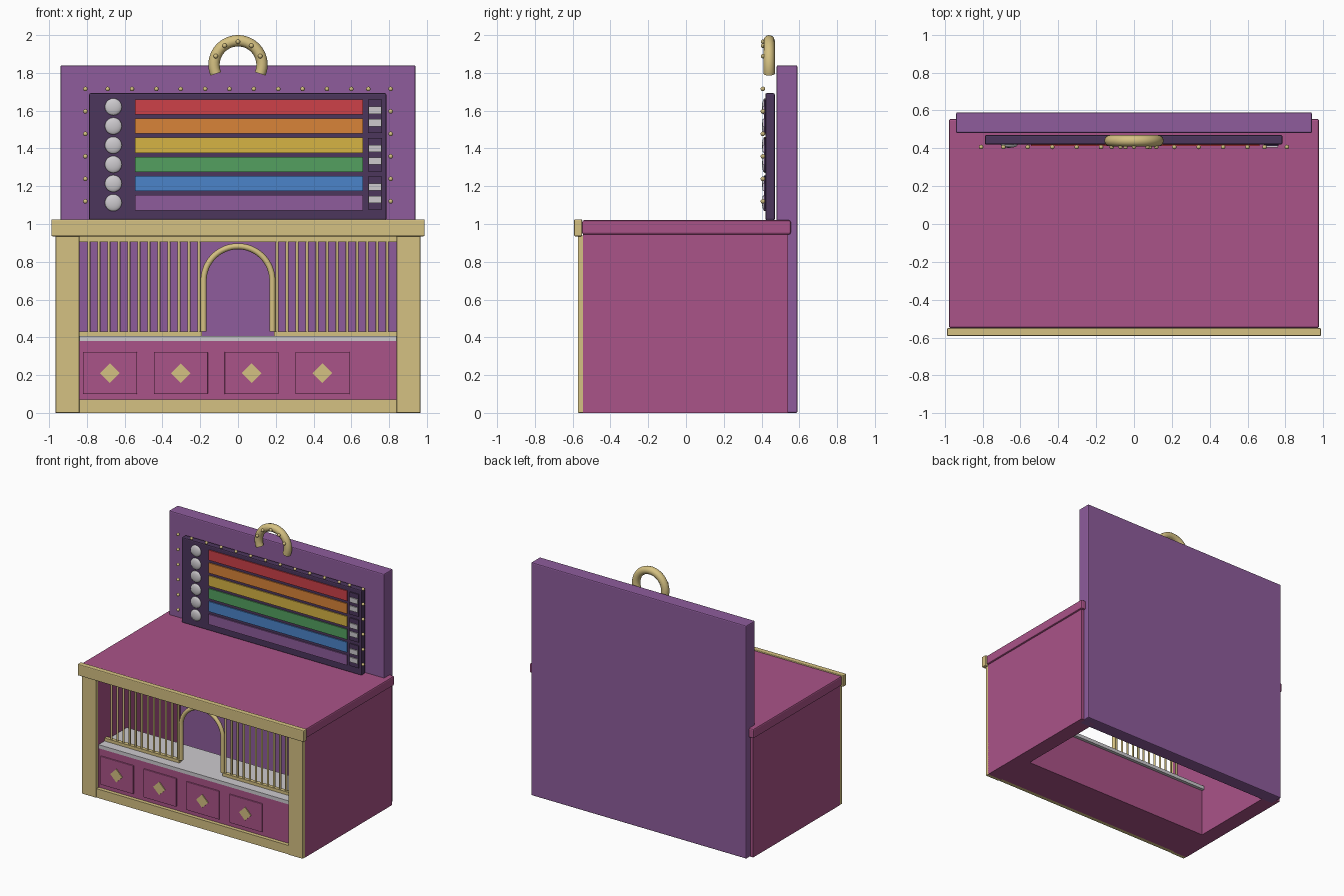
import bpy, math
from mathutils import Vector

if "Cube" in bpy.data.objects:
    bpy.data.objects.remove(bpy.data.objects["Cube"], do_unlink=True)


def material(name, rgb):
    lin = [(c / 255 / 12.92) if c < 11 else ((c / 255 + 0.055) / 1.055) ** 2.4 for c in rgb]
    m = bpy.data.materials.new(name)
    m.use_nodes = True
    m.diffuse_color = (*lin, 1)
    m.node_tree.nodes["Principled BSDF"].inputs["Base Color"].default_value = (*lin, 1)
    return m


PURPLE = material("purple", (142, 92, 156))
MAGENTA = material("magenta", (170, 83, 136))
GOLD = material("gold", (213, 193, 130))
DARK = material("dark violet", (76, 54, 92))
SILVER = material("silver", (205, 202, 206))
STRIPES = [material("red", (205, 65, 72)), material("orange", (217, 132, 56)),
           material("yellow", (214, 180, 68)), material("green", (84, 160, 96)),
           material("blue", (75, 132, 202)), PURPLE]


def finish(name, mat, smooth=False):
    o = bpy.context.object
    o.name = name
    o.data.materials.append(mat)
    if smooth:
        bpy.ops.object.shade_smooth_by_angle(angle=math.radians(40))
    return o


def box(name, mat, x, y, z, bevel=0.0):
    """Box from (min, max) ranges on each axis."""
    lo, hi = Vector((x[0], y[0], z[0])), Vector((x[1], y[1], z[1]))
    bpy.ops.mesh.primitive_cube_add(size=1, location=(lo + hi) / 2)
    bpy.context.object.scale = hi - lo
    bpy.ops.object.transform_apply(location=False, rotation=False)
    o = finish(name, mat)
    if bevel:
        b = o.modifiers.new("Bevel", "BEVEL")
        b.width, b.segments = bevel, 2
    return o


def rod(name, mat, x, y, z, radius):
    bpy.ops.mesh.primitive_cylinder_add(vertices=12, radius=radius, depth=z[1] - z[0],
                                        location=(x, y, (z[0] + z[1]) / 2))
    return finish(name, mat, True)


def ball(name, mat, loc, radius, flat=1.0):
    bpy.ops.mesh.primitive_uv_sphere_add(segments=16, ring_count=10, radius=radius, location=loc)
    bpy.context.object.scale.y = flat
    return finish(name, mat, True)


def tube(name, mat, points, y, radius):
    """Round tube along a path of (x, z) points."""
    c = bpy.data.curves.new(name, "CURVE")
    c.dimensions = "3D"
    c.bevel_depth, c.bevel_resolution, c.use_fill_caps = radius, 4, True
    s = c.splines.new("POLY")
    s.points.add(len(points) - 1)
    for p, (px, pz) in zip(s.points, points):
        p.co = (px, y, pz, 1)
    s.use_smooth = True
    o = bpy.data.objects.new(name, c)
    bpy.context.collection.objects.link(o)
    c.materials.append(mat)
    return o


def arc(radius, cz, start, end, n=32):
    angles = [math.radians(start + (end - start) * i / n) for i in range(n + 1)]
    return [(radius * math.cos(a), cz + radius * math.sin(a)) for a in angles]


# Booth shell
box("back_board", PURPLE, (-.94, .94), (.48, .59), (0, 1.84), .008)
box("booth_top", MAGENTA, (-.978, .978), (-.55, .555), (.945, 1.02), .01)
for side, s in (("left", 1), ("right", -1)):
    xs = sorted((s * .84, s * .965))
    box(side + "_side_wall", MAGENTA, xs, (-.545, .54), (0, .95))
    box(side + "_front_post", GOLD, xs, (-.572, -.54), (0, .94), .004)
box("top_trim", GOLD, (-.988, .988), (-.592, -.55), (.935, 1.025), .006)
box("base_rail", GOLD, (-.84, .84), (-.565, -.535), (0, .07))

# Counter with drawers
box("counter_block", MAGENTA, (-.84, .84), (-.535, -.21), (0, .38))
box("counter_slab", SILVER, (-.84, .84), (-.54, -.185), (.38, .408))
for i in range(4):
    cx = -.678 + .375 * i
    box("drawer_front", MAGENTA, (cx - .143, cx + .143), (-.545, -.53), (.10, .323), .003)
    bpy.ops.mesh.primitive_cylinder_add(vertices=4, radius=.052, depth=.008,
                                        location=(cx, -.548, .21), rotation=(math.pi / 2, 0, 0))
    finish("drawer_diamond", GOLD)

# Grille with arched window
GY = -.45
for s in (-1, 1):
    xs = sorted((s * .19, s * .84))
    box("grille_bottom_rail", GOLD, xs, (GY - .015, GY + .015), (.405, .432))
    for i in range(12):
        rod("grille_bar", GOLD, s * (.207 + .053 * i), GY, (.42, .92), .008)
box("grille_top_rail", GOLD, (-.84, .84), (GY - .015, GY + .015), (.905, .945))
tube("window_arch", GOLD, [(.182, .43)] + arc(.182, .7, 0, 180) + [(-.182, .43)], GY, .016)

# Score board
box("score_board", DARK, (-.788, .785), (.42, .47), (1.02, 1.693), .008)
for i, mat in enumerate(STRIPES):
    z = 1.62 - .1015 * i
    box("lane_stripe", mat, (-.545, .662), (.412, .421), (z - .04, z + .04))
    ball("lane_disc", SILVER, (-.66, .418, z), .045, .35)
for i in range(3):
    z = 1.57 - .203 * i
    box("switch_plate", DARK, (.687, .763), (.412, .421), (z - .088, z + .088))
    for dz in (.032, -.034):
        box("switch", SILVER, (.69, .76), (.404, .414), (z + dz - .019, z + dz + .019))

# Stud lights around the board
for x in [-.69 + .129 * i for i in range(11)] + [.69]:
    ball("stud_light", GOLD, (x, .407, 1.715), .012)
for s in (-1, 1):
    for i in range(6):
        ball("stud_light", GOLD, (s * .808, .407, 1.715 - .119 * i), .012)

# Horseshoe crest
tube("horseshoe", GOLD, arc(.127, 1.843, -22, 202), .44, .03)
for a in (22, 56, 90, 124, 158):
    r = math.radians(a)
    ball("horseshoe_stud", GOLD, (.127 * math.cos(r), .408, 1.843 + .122 * math.sin(r)), .012)
